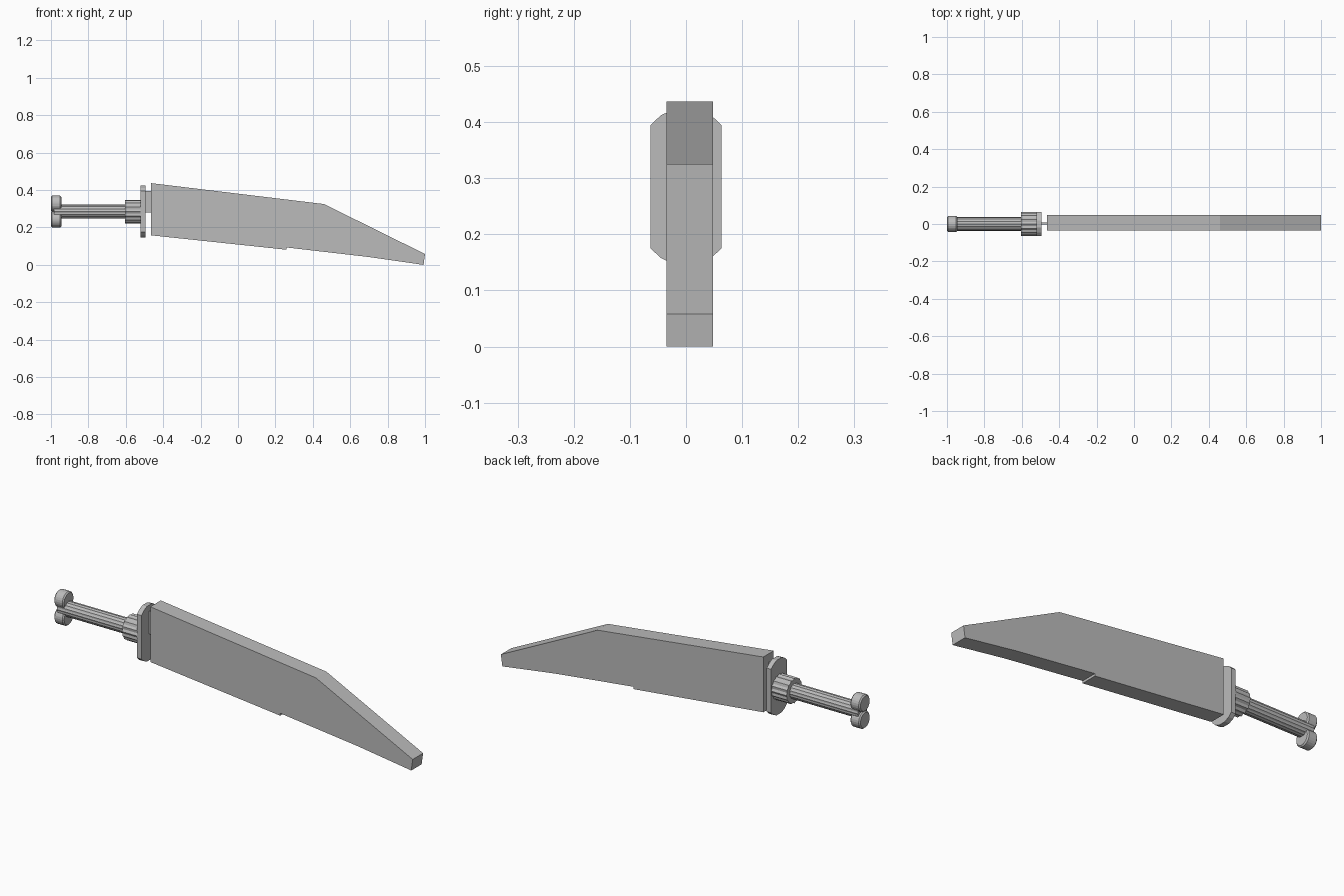
import bpy, bmesh
from math import sin, cos, pi

cube = bpy.data.objects.get("Cube")
if cube:
    bpy.data.objects.remove(cube)

GREY = (0.5, 0.5, 0.5, 1)
steel = bpy.data.materials.new("plain grey")
steel.use_nodes = True
steel.diffuse_color = GREY
steel.node_tree.nodes["Principled BSDF"].inputs["Base Color"].default_value = GREY

AXIS_Z = 0.285  # height of the handle's centre line


def prism(name, start, end):
    """Closed solid joining two matching outlines."""
    bm = bmesh.new()
    a = [bm.verts.new(p) for p in start]
    b = [bm.verts.new(p) for p in end]
    bm.faces.new(a)
    bm.faces.new(b[::-1])
    for i in range(len(a)):
        j = (i + 1) % len(a)
        bm.faces.new((a[j], a[i], b[i], b[j]))
    bmesh.ops.recalc_face_normals(bm, faces=bm.faces)
    mesh = bpy.data.meshes.new(name)
    bm.to_mesh(mesh)
    bm.free()
    mesh.materials.append(steel)
    obj = bpy.data.objects.new(name, mesh)
    bpy.context.collection.objects.link(obj)
    return obj


def along_x(name, outline, x0, x1):
    return prism(name, [(x0, y, z) for y, z in outline],
                 [(x1, y, z) for y, z in outline])


def ring(radius, z=AXIS_Z, sides=24, groove=0.0):
    points = []
    for i in range(sides):
        r = radius - groove * (i % 2)
        t = 2 * pi * i / sides
        points.append((r * cos(t), z + r * sin(t)))
    return points


# Blade: a thick slab with a dropped point and a small step in the edge
side = [(-0.465, 0.437), (0.46, 0.325), (1.0, 0.058), (0.992, 0.0),
        (0.70, 0.042), (0.26, 0.093), (0.26, 0.081), (-0.465, 0.158)]
prism("blade", [(x, -0.035, z) for x, z in side],
      [(x, 0.048, z) for x, z in side])

# Thin tang joining the blade to the guard
along_x("tang", [(-0.004, 0.28), (0.008, 0.28), (0.008, 0.395), (-0.004, 0.395)],
        -0.50, -0.46)

# Guard: tall plate with rounded ends
corner = [(0.063, 0.11), (0.045, 0.127), (0.02, 0.139)]
half = corner + [(-y, z) for y, z in corner[::-1]]
guard = [(y, AXIS_Z + z) for y, z in half] + [(-y, AXIS_Z - z) for y, z in half]
along_x("guard", guard, -0.52, -0.495)

# Handle
along_x("collar", ring(0.063, sides=32, groove=0.005), -0.605, -0.519)
along_x("grip", ring(0.038, sides=32, groove=0.002), -0.985, -0.60)

# Pommel: two lobes, one above the other
for name, offset in (("upper_pommel_lobe", 0.042), ("lower_pommel_lobe", -0.042)):
    lobe = along_x(name, ring(0.043, AXIS_Z + offset), -1.0, -0.945)
    bevel = lobe.modifiers.new("soft rim", "BEVEL")
    bevel.width = 0.006
    bevel.segments = 1
    bevel.limit_method = "ANGLE"
